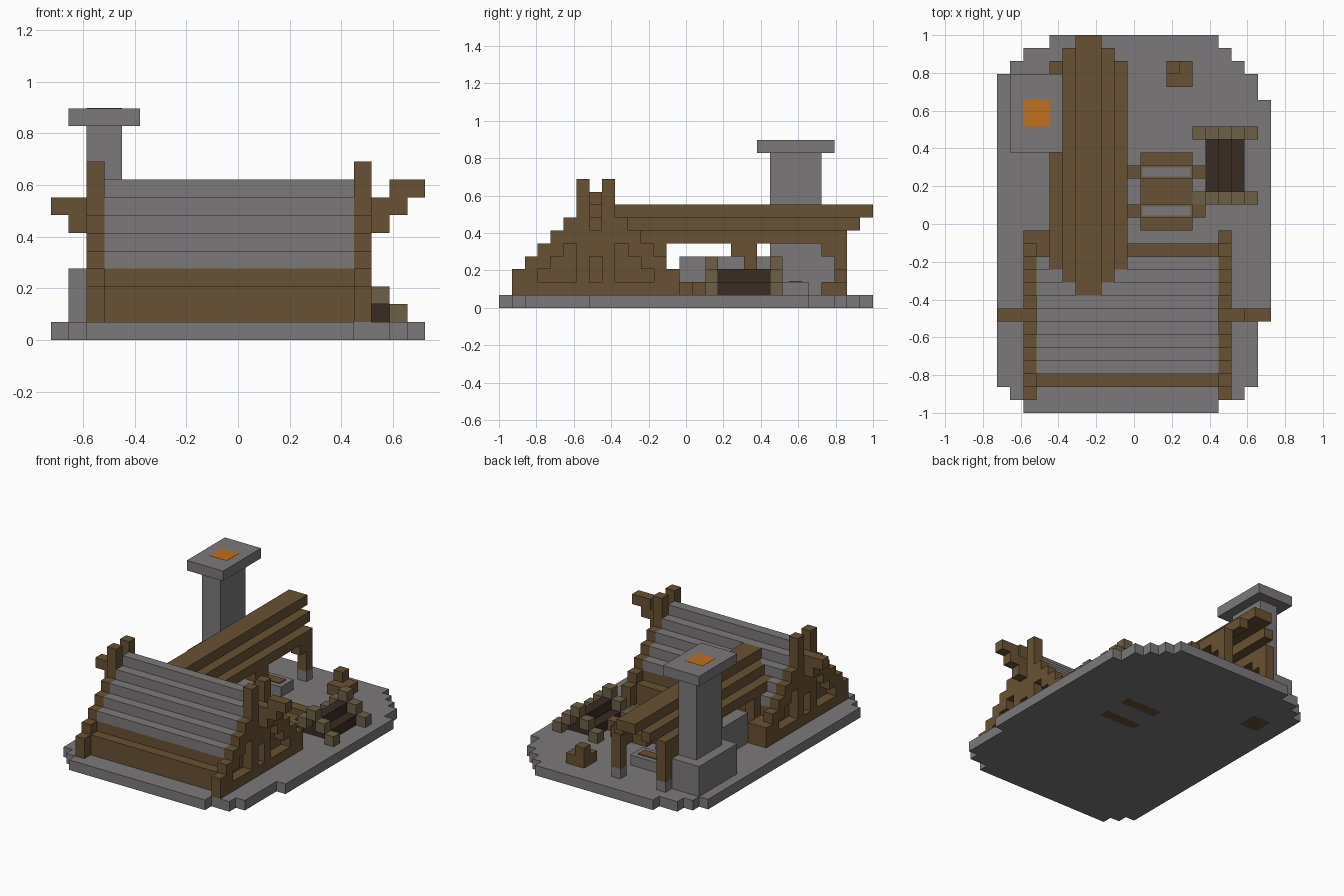
import bpy, bmesh
from mathutils import Vector

cube = bpy.data.objects.get("Cube")
if cube:
    bpy.data.objects.remove(cube, do_unlink=True)

U = 2 / 29                      # one block
CENTRE = Vector((10.5, 14.5, 0))


def material(name, rgb):
    m = bpy.data.materials.new(name)
    m.use_nodes = True
    m.diffuse_color = (*rgb, 1)
    m.node_tree.nodes["Principled BSDF"].inputs["Base Color"].default_value = (*rgb, 1)
    return m


stone = material("grey_stone", (0.20, 0.19, 0.195))
wood = material("brown_wood", (0.14, 0.083, 0.033))
dark = material("dark_wood", (0.042, 0.025, 0.016))
tan = material("tan_stone", (0.15, 0.115, 0.062))
ember = material("orange_ember", (0.52, 0.16, 0.014))


def blocks(name, mat, boxes):
    """One object from boxes given as x0, x1, y0, y1, z0, z1 in block units."""
    bm = bmesh.new()
    for x0, x1, y0, y1, z0, z1 in boxes:
        made = bmesh.ops.create_cube(bm, size=1)["verts"]
        lo, size = Vector((x0, y0, z0)), Vector((x1 - x0, y1 - y0, z1 - z0))
        for v in made:
            t = v.co + Vector((0.5, 0.5, 0.5))
            v.co = (lo + t * size - CENTRE) * U
    me = bpy.data.meshes.new(name)
    bm.to_mesh(me)
    bm.free()
    me.materials.append(mat)
    ob = bpy.data.objects.new(name, me)
    bpy.context.scene.collection.objects.link(ob)
    return ob


# Ground slab: strips with stepped, rounded corners, extruded as one outline
right = [(17, 0), (17, 1), (19, 1), (19, 2), (20, 2), (20, 7), (21, 7), (21, 24),
         (20, 24), (20, 26), (19, 26), (19, 27), (18, 27), (18, 28), (17, 28), (17, 29)]
left = [(4, 29), (4, 28), (2, 28), (2, 27), (1, 27), (1, 26), (0, 26),
        (0, 2), (1, 2), (1, 1), (2, 1), (2, 0)]
bm = bmesh.new()
base = bm.faces.new([bm.verts.new((Vector((x, y, 0)) - CENTRE) * U) for x, y in right + left])
top = bmesh.ops.extrude_face_region(bm, geom=[base])["geom"]
bmesh.ops.translate(bm, vec=(0, 0, U), verts=[g for g in top if isinstance(g, bmesh.types.BMVert)])
bmesh.ops.recalc_face_normals(bm, faces=bm.faces)
slab_mesh = bpy.data.meshes.new("ground_slab")
bm.to_mesh(slab_mesh)
bm.free()
slab_mesh.materials.append(stone)
bpy.context.scene.collection.objects.link(bpy.data.objects.new("ground_slab", slab_mesh))

# Wooden patches set into the underside
blocks("underside_patches", wood, [(11, 15, 15, 16, -0.01, 0.1), (11, 15, 18, 19, -0.01, 0.1),
                                   (2, 4, 22, 24, -0.01, 0.1)])

# House: stepped stone roof on stepped wooden walls
roof, walls = [], [(3, 17, 2, 3, 1, 3), (3, 17, 12, 13, 1, 3), (3, 4, 11, 14, 1, 3)]
for j in range(3, 12):
    h = 9 - abs(j - 7)
    roof.append((3, 17, j, j + 1, h - 1, h))
    walls.append((3, 17, j, j + 1, 1, h - 1))
blocks("house_roof", stone, roof)
blocks("house_walls", wood, walls)

# Gable frames with recessed openings and crossed horns
for x, name in ((2, "right_gable"), (17, "left_gable")):
    boxes = []
    for j in range(1, 14):
        d = abs(j - 7)
        height = {0: 8, 1: 10}.get(d, 9 - d)
        hole = {0: 4, 2: 5, 3: 4, 4: 3}.get(d)
        if hole:
            boxes += [(x, x + 1, j, j + 1, 1, 2), (x, x + 1, j, j + 1, hole, height)]
        else:
            boxes.append((x, x + 1, j, j + 1, 1, height))
    blocks(name, wood, boxes)

# Carved beam ends poking out of both gables
blocks("left_carved_beam", wood, [(18, 19, 7, 8, 6, 8), (19, 20, 7, 8, 7, 9), (20, 21, 7, 8, 8, 9)])
blocks("right_carved_beam", wood, [(1, 2, 7, 8, 6, 8), (0, 1, 7, 8, 7, 8)])

# Open hall roof: stepped beams, mirrored about its ridge
blocks("hall_ridge_beam", wood, [(6, 8, 9, 29, 7, 8)])
blocks("hall_middle_beams", wood, [(x, x + 1, 8, 28, 6, 7) for x in (5, 8)])
blocks("hall_eave_beams", wood, [(x, x + 1, 8, 27, 5, 6) for x in (4, 9)])

# Hall posts with brackets and stone feet
posts, feet = [], []
for x in (4, 9):
    for y, b in ((19, 18), (26, 25)):
        posts += [(x, x + 1, y, y + 1, 2, 5), (x, x + 1, b, b + 1, 4, 5)]
        feet.append((x, x + 1, y, y + 1, 1, 2))
    posts.append((x, x + 1, 12, 13, 3, 5))
blocks("hall_posts", wood, posts)
blocks("post_feet", stone, feet)

# Stone counter and low hearth under the hall
blocks("stone_counter", stone, [(4, 6, 14, 19, 1, 4)])
blocks("low_hearth", stone, [(7, 10, 22, 24, 1, 2)])
blocks("hearth_plate", wood, [(7.5, 9.5, 22.5, 23.5, 2, 2.08)])

# Chimney
blocks("chimney", stone, [(1, 4, 20, 26, 1, 4), (2, 4, 21, 25, 4, 12), (1, 5, 20, 26, 12, 13)])
blocks("chimney_embers", ember, [(2, 4, 22, 24, 12.9, 13.02)])

# Low slatted table with two sunken trays
table, rims, trays = [(11, 15, 14, 15, 1, 2), (11, 15, 16, 18, 1, 2), (11, 15, 19, 20, 1, 2)], [], []
for y in (15, 18):
    table += [(10, 11, y, y + 1, 1, 2), (15, 16, y, y + 1, 1, 2)]
    rims.append((11, 15, y, y + 1, 1, 1.05))
    trays.append((11.15, 14.85, y + 0.15, y + 0.85, 1, 1.1))
blocks("table", wood, table)
blocks("tray_rims", tan, rims)
blocks("trays", stone, trays)

# Dark wood pile between two stepped stone arches
blocks("wood_pile", dark, [(16, 19, 17, 21, 1, 2), (17, 18, 17, 21, 2, 3)])
blocks("pile_arches", tan, [(x, x + 1, y, y + 1, 3 - abs(x - 17), 4 - abs(x - 17))
                            for y in (16, 21) for x in range(15, 20)])

# Chopping stool
blocks("stool", wood, [(13, 15, 25, 27, 1, 2), (13, 14, 26, 27, 2, 3)])
